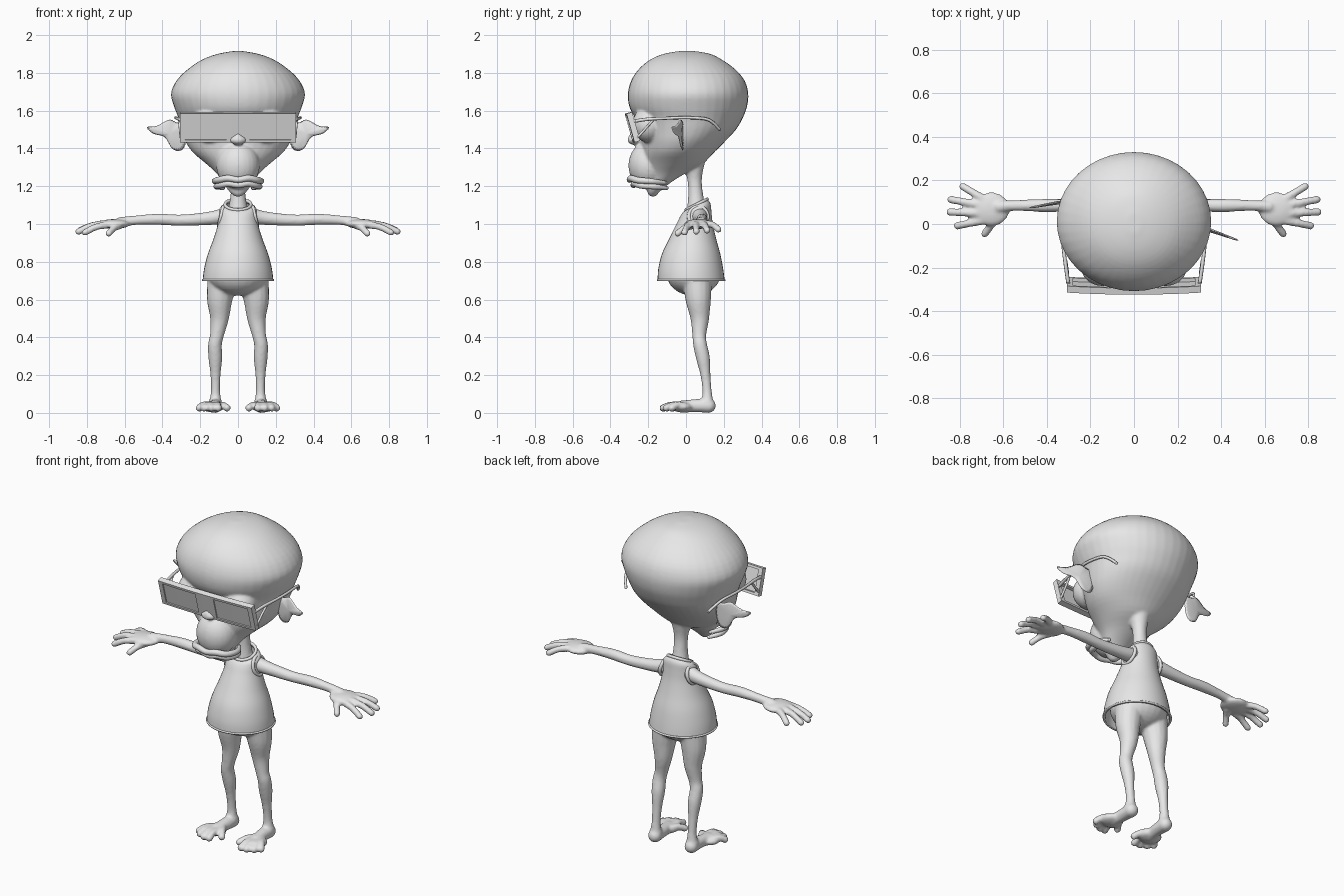
import bpy, bmesh, math
from mathutils import Vector, Matrix

old = bpy.data.objects.get("Cube")
if old:
    bpy.data.objects.remove(old, do_unlink=True)

grey = bpy.data.materials.new("plain_grey")
grey.use_nodes = True
grey.diffuse_color = (0.8, 0.8, 0.8, 1)
grey.node_tree.nodes["Principled BSDF"].inputs["Base Color"].default_value = (0.8, 0.8, 0.8, 1)


def finish(bm, name, smooth=True):
    bmesh.ops.recalc_face_normals(bm, faces=bm.faces)
    mesh = bpy.data.meshes.new(name)
    for f in bm.faces:
        f.smooth = smooth
    bm.to_mesh(mesh)
    bm.free()
    mesh.materials.append(grey)
    ob = bpy.data.objects.new(name, mesh)
    bpy.context.collection.objects.link(ob)
    return ob


def spline(rows, steps=5, closed=False):
    """Catmull-Rom resampling of rows of numbers."""
    n, out = len(rows), []
    pick = (lambda i: rows[i % n]) if closed else (lambda i: rows[max(0, min(n - 1, i))])
    for i in range(n if closed else n - 1):
        for k in range(steps):
            t = k / steps
            out.append([b + t / 2 * (c - a + t * (2*a - 5*b + 4*c - d + t * (3*b - a - 3*c + d)))
                        for a, b, c, d in zip(pick(i-1), pick(i), pick(i+1), pick(i+2))])
    return out if closed else out + [list(rows[-1])]


def loft(bm, rings, caps=True, loop=False):
    vs = [[bm.verts.new(p) for p in ring] for ring in rings]
    n = len(vs[0])
    for a, b in zip(vs, vs[1:] + vs[:1] if loop else vs[1:]):
        for i in range(n):
            j = (i + 1) % n
            bm.faces.new((a[i], a[j], b[j], b[i]))
    if caps and not loop:
        bm.faces.new(vs[0][::-1])
        bm.faces.new(vs[-1])


def oval(z, w, front, back, tilt=0, n=40):
    mid, half = (front + back) / 2, (back - front) / 2
    angles = [math.tau * i / n for i in range(n)]
    return [(w * math.cos(a), mid + half * math.sin(a), z + tilt * half * math.sin(a)) for a in angles]


def ball(bm, centre, size):
    m = Matrix.Translation(centre) @ Matrix.Diagonal((*size, 1))
    bmesh.ops.create_uvsphere(bm, u_segments=24, v_segments=16, radius=1, matrix=m)


def tube(bm, rows, s=1, n=14, loop=False):
    """Round tube through (x, y, z, radius) rows, with ball ends."""
    rows = spline([(x * s, y, z, r) for x, y, z, r in rows], 5, loop)
    pts = [Vector(r[:3]) for r in rows]
    rings, last, q, m = [], None, None, len(pts)
    for i, p in enumerate(pts):
        ahead = pts[(i + 1) % m] if loop else pts[min(i + 1, m - 1)]
        behind = pts[i - 1] if loop else pts[max(i - 1, 0)]
        t = (ahead - behind).normalized()
        q = last.rotation_difference(t) @ q if last else t.to_track_quat('Z', 'Y')
        last = t
        rings.append([p + q @ Vector((math.cos(a), math.sin(a), 0)) * rows[i][3]
                      for a in (math.tau * k / n for k in range(n))])
    loft(bm, rings, True, loop)
    if not loop:
        for row in (rows[0], rows[-1]):
            ball(bm, row[:3], [row[3]] * 3)


# Skin: head, neck, limbs, hands and feet fused into one surface
skin = bmesh.new()
head_rows = [(1.145, .015, -.19, -.16), (1.17, .045, -.205, -.14), (1.22, .08, -.21, -.08),
             (1.27, .115, -.22, 0), (1.32, .17, -.23, .09), (1.38, .24, -.235, .15),
             (1.44, .28, -.24, .21), (1.5, .30, -.25, .265), (1.56, .315, -.27, .30),
             (1.62, .338, -.30, .323), (1.69, .355, -.308, .33), (1.76, .325, -.29, .31),
             (1.82, .265, -.25, .26), (1.87, .19, -.19, .19), (1.9, .11, -.12, .13),
             (1.915, .03, -.04, .05)]
loft(skin, [oval(*row) for row in spline(head_rows, 3)])
ball(skin, (0, -.2, 1.31), (.115, .105, .125))      # muzzle
ball(skin, (0, -.275, 1.445), (.045, .035, .026))   # nose
ball(skin, (0, -.275, 1.46), (.02, .03, .026))
tube(skin, [(0, .06, 1.0, .07), (0, .055, 1.09, .05), (0, .05, 1.17, .039),
            (0, .045, 1.25, .041), (0, .04, 1.36, .07)])
ball(skin, (0, .04, .74), (.165, .145, .12))        # hips

fingers = [((.70, .12, 1.0), (.785, .172, .97)), ((.72, .09, 1.0), (.84, .112, .965)),
           ((.72, .05, 1.0), (.845, .055, .96)), ((.70, .015, .995), (.81, -.008, .955)),
           ((.63, .03, .99), (.685, -.045, .95))]
toes = [((.10, .0), (.058, -.07)), ((.11, -.04), (.105, -.122)), ((.14, -.04), (.142, -.12)),
        ((.16, -.03), (.178, -.103)), ((.17, -.02), (.205, -.075))]
for s in (1, -1):
    ball(skin, (.145 * s, -.195, 1.525), (.1, .09, .095))   # eye
    # arm and palm
    tube(skin, [(.06, .07, 1.045, .045), (.15, .08, 1.03, .036), (.3, .085, 1.02, .03),
                (.42, .085, 1.025, .03), (.54, .085, 1.02, .025), (.62, .08, 1.01, .028)], s)
    ball(skin, (.655 * s, .068, 1.0), (.085, .078, .026))
    for a, b in fingers:
        mid = [(p + q) / 2 for p, q in zip(a, b)]
        tube(skin, [(*a, .02), (mid[0], mid[1], mid[2] + .008, .018), (*b, .018)], s)
    # leg
    tube(skin, [(.085, .06, .7, .078), (.097, .065, .6, .068), (.098, .073, .5, .05),
                (.112, .07, .41, .037), (.122, .075, .36, .037), (.12, .09, .29, .037),
                (.119, .103, .2, .027), (.119, .112, .11, .025), (.12, .112, .055, .035)], s)
    # foot
    tube(skin, [(.12, .12, .038, .038), (.122, .05, .038, .035), (.13, -.02, .033, .033)], s)
    ball(skin, (.135 * s, -.025, .032), (.065, .06, .028))
    for (ax, ay), (bx, by) in toes:
        tube(skin, [(ax, ay, .04, .02), ((ax + bx) / 2, (ay + by) / 2, .042, .018),
                    (bx, by, .026, .02)], s)
body = finish(skin, "body")
remesh = body.modifiers.new("Fuse", 'REMESH')
remesh.mode, remesh.voxel_size, remesh.use_smooth_shade = 'VOXEL', .008, True
soften = body.modifiers.new("Soften", 'SMOOTH')
soften.factor, soften.iterations = .5, 5

# Lips
for name, z, k in (("upper_lip", 1.238, 1), ("lower_lip", 1.21, .93)):
    bm = bmesh.new()
    half = [(.085, -.11, -.02, .010), (.122, -.18, -.012, .015), (.105, -.255, -.006, .017),
            (.055, -.29, .004, .017)]
    path = half + [(0, -.298, -.004, .016)] + [(-x, y, h, r) for x, y, h, r in half[::-1]]
    tube(bm, [(x * k, y * k, z + h, r) for x, y, h, r in path])
    finish(bm, name)

# Ears: cupped leaf shapes with a pointed tip
outline = [(.27, 1.53), (.32, 1.54), (.36, 1.558), (.40, 1.54), (.44, 1.52), (.492, 1.515),
           (.455, 1.478), (.40, 1.465), (.375, 1.44), (.35, 1.395), (.31, 1.38), (.28, 1.4), (.265, 1.46)]
for name, s, root, lean in (("left_ear", 1, -.035, -.4), ("right_ear", -1, .085, -.2)):
    bm = bmesh.new()
    face = bm.faces.new([bm.verts.new((x * s, root + lean * max(0, x - .33), z))
                         for x, z in spline(outline, 3, True)])
    for depth in (.006, .014):
        bmesh.ops.inset_region(bm, faces=[face], thickness=.013)
        bmesh.ops.translate(bm, verts=face.verts, vec=(0, depth, 0))
    ear = finish(bm, name)
    solid = ear.modifiers.new("Thickness", 'SOLIDIFY')
    solid.thickness, solid.offset = .016, 0
    ear.modifiers.new("Round", 'SUBSURF').levels = 1

# Shirt: open at the hem and the neckline
bm = bmesh.new()
shirt_rows = [(.70, .187, -.15, .205, 0), (.76, .18, -.147, .197, 0), (.84, .16, -.128, .182, 0),
              (.92, .13, -.09, .16, 0), (1.0, .106, -.05, .142, 0), (1.05, .1, -.03, .135, .1),
              (1.085, .095, -.015, .13, .3), (1.103, .068, .0, .112, .5)]
loft(bm, [oval(*row) for row in spline(shirt_rows, 4)], caps=False)
shirt = finish(bm, "shirt")
solid = shirt.modifiers.new("Thickness", 'SOLIDIFY')
solid.thickness = .01

# Collar, hem and armhole trims
bm = bmesh.new()
tube(bm, [(*p, .009) for p in oval(1.103, .068, 0, .112, .5, 16)], n=8, loop=True)
finish(bm, "collar")
bm = bmesh.new()
tube(bm, [(*p, .006) for p in oval(.703, .186, -.149, .204, 0, 20)], n=8, loop=True)
finish(bm, "hem")
for name, s in (("left_armhole", 1), ("right_armhole", -1)):
    bm = bmesh.new()
    ring = [math.tau * i / 12 for i in range(12)]
    tube(bm, [(.09 - .012 * math.sin(a), .065 + .05 * math.cos(a), 1.04 + .052 * math.sin(a), .01)
              for a in ring], s, 8, True)
    finish(bm, name)

# Glasses: bowed, tilted front made of bars, with thin recessed lenses


def panel(bm, x0, x1, u0, u1, d0=0, d1=.03, cuts=8):
    rings = []
    for i in range(cuts + 1):
        x = x0 + (x1 - x0) * i / cuts
        rings.append([(x, -.303 - .28 * u + d + .1 * x * x, 1.508 + u + .28 * d)
                      for u, d in ((u0, d0), (u1, d0), (u1, d1), (u0, d1))])
    loft(bm, rings)


bm = bmesh.new()
for u in (-.076, .062):
    panel(bm, -.308, .308, u, u + .014, cuts=16)
for a, b in ((-.308, -.28), (-.06, .06), (.28, .308)):
    panel(bm, a, b, -.062, .062)
finish(bm, "glasses_frame", False)
for name, s in (("left", 1), ("right", -1)):
    bm = bmesh.new()
    panel(bm, .06 * s, .28 * s, -.062, .062, .006, .014)
    finish(bm, name + "_lens", False)
    # Arm, hooked at the back, with a brace at the hinge
    bm = bmesh.new()
    tube(bm, [(.302, -.27, 1.545, .009), (.312, -.2, 1.555, .009), (.325, -.1, 1.56, .008),
              (.33, 0, 1.563, .008), (.316, .1, 1.557, .008), (.298, .145, 1.535, .008),
              (.272, .178, 1.5, .008)], s, 8)
    tube(bm, [(.303, -.255, 1.46, .007), (.307, -.21, 1.51, .007), (.313, -.17, 1.555, .007)], s, 8)
    finish(bm, name + "_glasses_arm")
